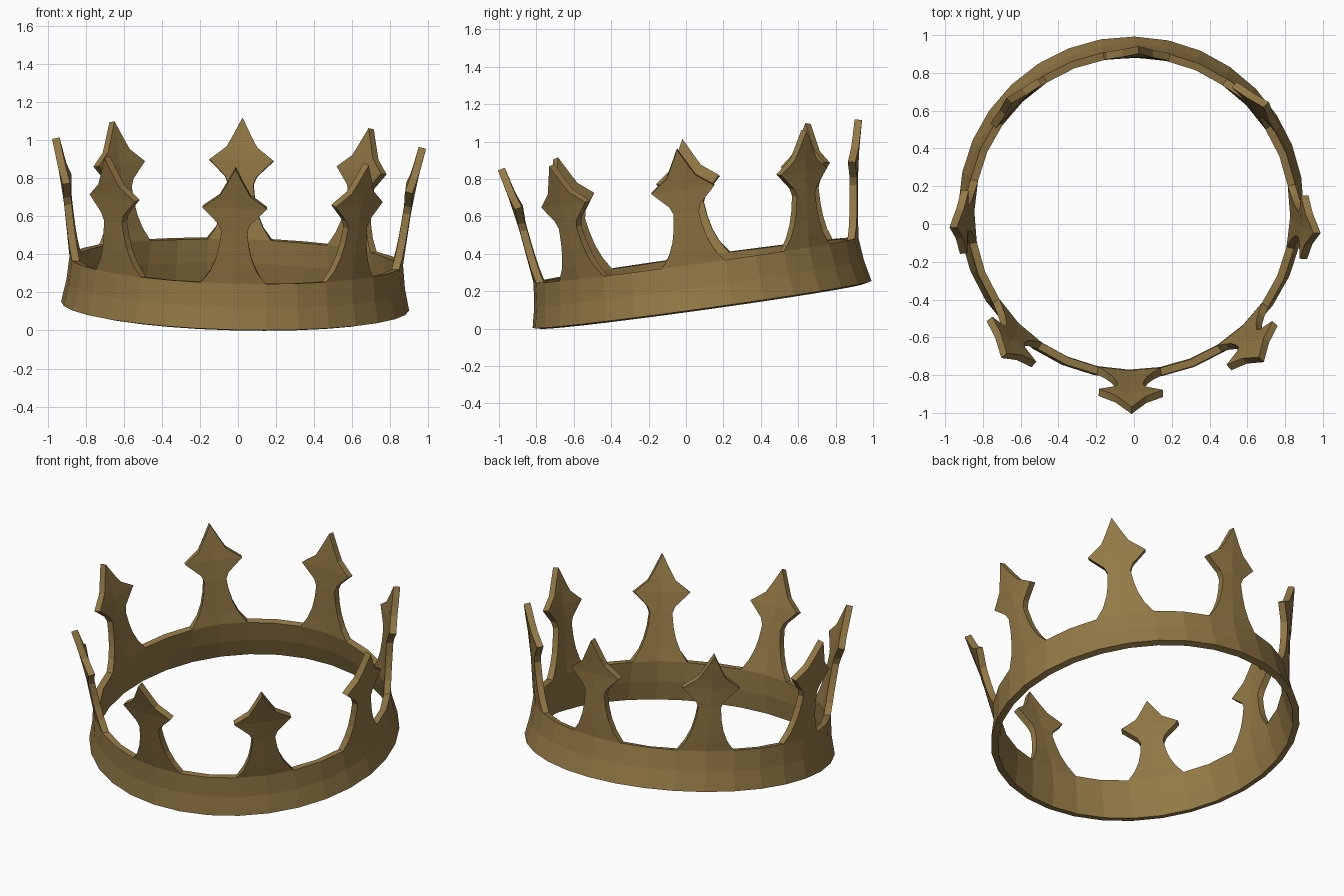
import bpy
import bmesh
import math
from mathutils import Matrix, Vector

cube = bpy.data.objects.get("Cube")
if cube:
    bpy.data.objects.remove(cube, do_unlink=True)

SEGMENTS = 32
SPIKES = 8
STEP = math.tau / SEGMENTS
WALL = 0.04

# Outer wall profile: (height, radius), flared at the foot and at the tips
PROFILE = [(0, 0.915), (0.115, 0.89), (0.24, 0.877), (0.53, 0.914), (0.7, 0.945), (0.86, 0.983)]
BAND = [0, 0.115, 0.24]
# Half outline of a spike: (height, half width)
SPIKE = [(0.3, 0.125), (0.37, 0.095), (0.44, 0.078), (0.52, 0.068),
         (0.56, 0.085), (0.645, 0.172), (0.71, 0.082), (0.76, 0.053)]
TIP = 0.86


def radius(h):
    for (h0, r0), (h1, r1) in zip(PROFILE, PROFILE[1:]):
        if h <= h1:
            return r0 + (r1 - r0) * (h - h0) / (h1 - h0)
    return PROFILE[-1][1]


def on_wall(angle, h):
    r = radius(h)
    return Vector((r * math.sin(angle), -r * math.cos(angle), h))


gold = bpy.data.materials.new("old gold")
gold.use_nodes = True
colour = (0.29, 0.19, 0.06, 1)
gold.diffuse_color = colour
gold.node_tree.nodes["Principled BSDF"].inputs["Base Color"].default_value = colour

bm = bmesh.new()

# Band: rings of vertices joined by quads
rings = [[bm.verts.new(on_wall(i * STEP, h)) for i in range(SEGMENTS)] for h in BAND]
for low, high in zip(rings, rings[1:]):
    for i in range(SEGMENTS):
        j = (i + 1) % SEGMENTS
        bm.faces.new((low[i], low[j], high[j], high[i]))

# Spikes: each grows from two rim segments, with a ridge along its middle
rim = rings[-1]
for s in range(SPIKES):
    i = s * SEGMENTS // SPIKES
    mid = i * STEP
    row = [rim[i - 1], rim[i], rim[i + 1]]
    for h, half in SPIKE:
        spread = half / radius(h)
        new = [bm.verts.new(on_wall(mid + k * spread, h)) for k in (-1, 0, 1)]
        for k in (0, 1):
            bm.faces.new((row[k], row[k + 1], new[k + 1], new[k]))
        row = new
    tip = bm.verts.new(on_wall(mid, TIP))
    for k in (0, 1):
        bm.faces.new((row[k], row[k + 1], tip))

mesh = bpy.data.meshes.new("crown")
bm.to_mesh(mesh)
bm.free()
mesh.materials.append(gold)
crown = bpy.data.objects.new("crown", mesh)
bpy.context.collection.objects.link(crown)

# Wall thickness, grown inwards
wall = crown.modifiers.new("wall", "SOLIDIFY")
wall.thickness = WALL
wall.offset = -1
wall.use_even_offset = True

# The crown sits tilted, its back raised
tilt = (Matrix.Rotation(math.radians(1.4), 4, "Y")
        @ Matrix.Rotation(math.radians(7.9), 4, "X")
        @ Matrix.Rotation(math.radians(-0.9), 4, "Z"))
crown.matrix_world = Matrix.Translation((-0.015, 0.086, 0.129)) @ tilt
